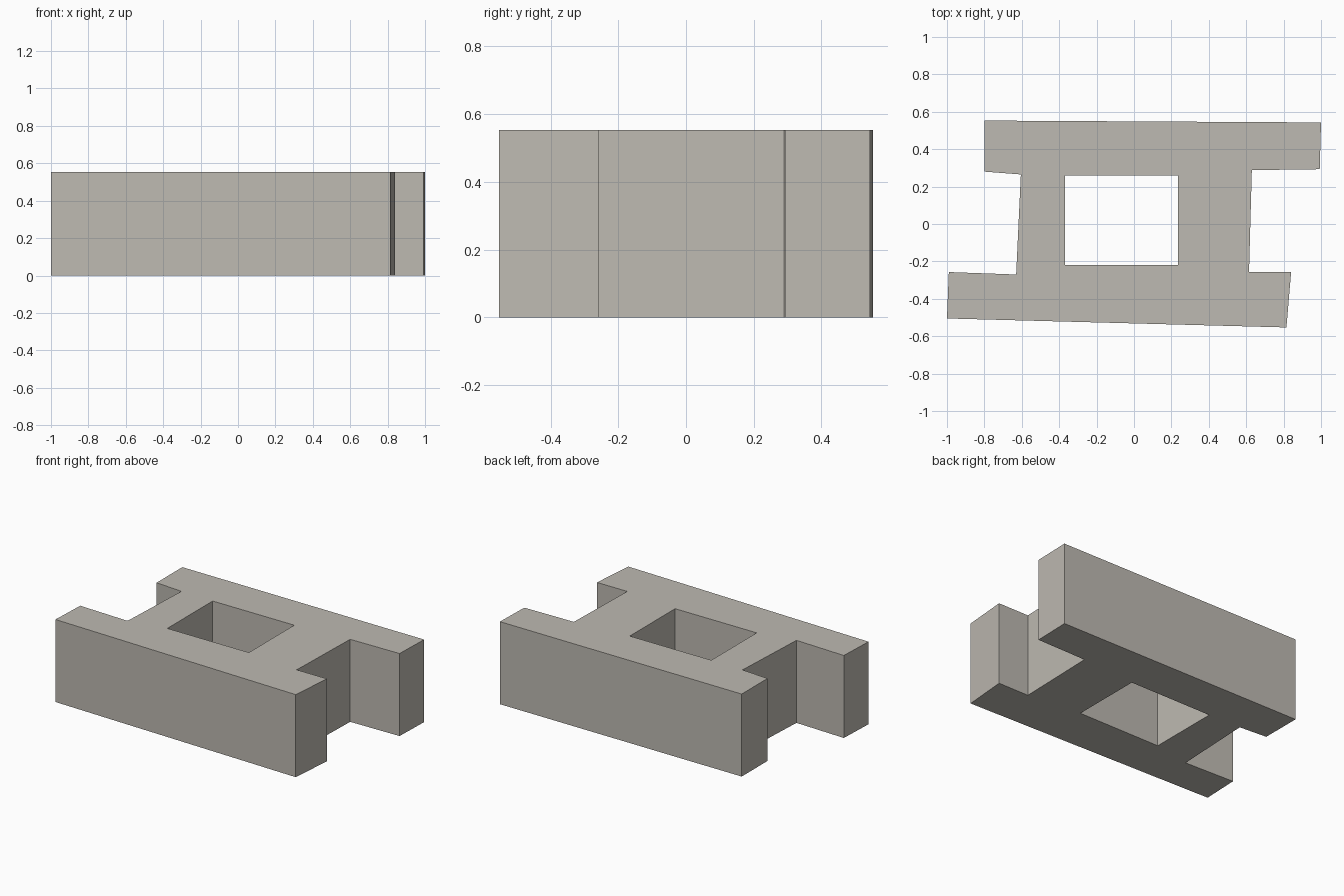
import bpy, bmesh

if "Cube" in bpy.data.objects:
    bpy.data.objects.remove(bpy.data.objects["Cube"])

HEIGHT = 0.553

# Plan of the block: slightly irregular outer outline and the courtyard opening
outline = [(-0.80, 0.553), (1.0, 0.543), (0.993, 0.293), (0.63, 0.288),
           (0.615, -0.257), (0.84, -0.257), (0.815, -0.553), (-1.0, -0.505),
           (-0.99, -0.257), (-0.63, -0.27), (-0.605, 0.265), (-0.80, 0.28)]
courtyard = [(-0.37, -0.22), (0.235, -0.22), (0.235, 0.26), (-0.37, 0.26)]

stone = bpy.data.materials.new("warm grey")
stone.diffuse_color = (0.515, 0.491, 0.445, 1.0)
stone.use_nodes = True
stone.node_tree.nodes["Principled BSDF"].inputs["Base Color"].default_value = stone.diffuse_color

bm = bmesh.new()


def add_loop(points):
    verts = [bm.verts.new((x, y, 0)) for x, y in points]
    return [bm.edges.new((v, verts[(i + 1) % len(verts)])) for i, v in enumerate(verts)]


# Fill the plan around the courtyard, then raise it to full height
edges = add_loop(outline) + add_loop(courtyard)
bmesh.ops.triangle_fill(bm, edges=edges, use_beauty=True, normal=(0, 0, 1))
raised = bmesh.ops.extrude_face_region(bm, geom=bm.faces[:], use_keep_orig=True)
top_verts = [g for g in raised["geom"] if isinstance(g, bmesh.types.BMVert)]
bmesh.ops.translate(bm, verts=top_verts, vec=(0, 0, HEIGHT))
bmesh.ops.recalc_face_normals(bm, faces=bm.faces[:])

mesh = bpy.data.meshes.new("building_block")
bm.to_mesh(mesh)
bm.free()
mesh.materials.append(stone)
block = bpy.data.objects.new("building_block", mesh)
bpy.context.collection.objects.link(block)
